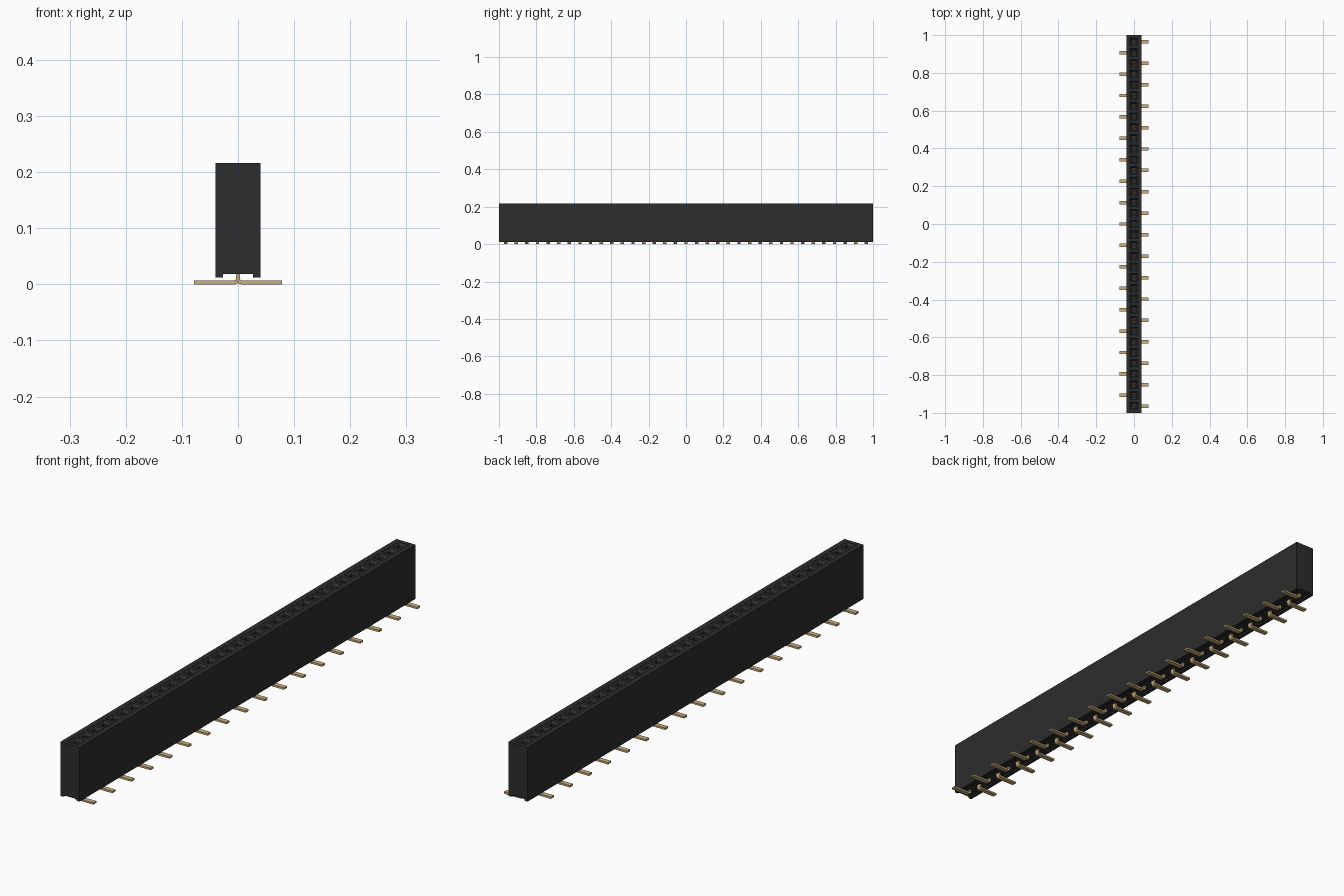
import bpy, bmesh, math
from mathutils import Vector

if "Cube" in bpy.data.objects:
    bpy.data.objects.remove(bpy.data.objects["Cube"], do_unlink=True)

COUNT = 35
PITCH = 0.0567
CENTRES = [(i - (COUNT - 1) / 2) * PITCH for i in range(COUNT)]
TOP = 0.216


def material(name, rgb, rough):
    m = bpy.data.materials.new(name)
    m.use_nodes = True
    m.diffuse_color = (*rgb, 1)
    bsdf = m.node_tree.nodes["Principled BSDF"]
    bsdf.inputs["Base Color"].default_value = (*rgb, 1)
    bsdf.inputs["Roughness"].default_value = rough
    return m


black = material("black plastic", (0.026, 0.026, 0.026), 0.6)
gold = material("gold contact", (0.60, 0.43, 0.20), 0.4)


def finish(name, bm, mat):
    bmesh.ops.recalc_face_normals(bm, faces=bm.faces)
    mesh = bpy.data.meshes.new(name)
    bm.to_mesh(mesh)
    bm.free()
    mesh.materials.append(mat)
    ob = bpy.data.objects.new(name, mesh)
    bpy.context.collection.objects.link(ob)
    return ob


def extrude_profile(bm, points, y0, y1):
    """Closed x-z outline swept along y."""
    face = bm.faces.new([bm.verts.new((x, y0, z)) for x, z in points])
    out = bmesh.ops.extrude_face_region(bm, geom=[face])
    for v in out["geom"]:
        if isinstance(v, bmesh.types.BMVert):
            v.co.y = y1


def ribbon(path, half):
    """Outline of a bent strip around an x-z centre line."""
    left, right = [], []
    for i, p in enumerate(path):
        p = Vector(p)
        a = (p - Vector(path[i - 1])).normalized() if i else None
        b = (Vector(path[i + 1]) - p).normalized() if i < len(path) - 1 else None
        d = ((a or b) + (b or a)).normalized()
        off = Vector((-d.y, d.x)) * half / (d.dot(a or b))
        left.append(p + off)
        right.append(p - off)
    return [tuple(p) for p in left + right[::-1]]


# Housing: channelled cross-section, swept and cut into one cell per contact
section = [(-0.04, 0.012), (-0.04, TOP), (0.04, TOP), (0.04, 0.012),
           (0.027, 0.012), (0.027, 0.018), (-0.027, 0.018), (-0.027, 0.012)]
bm = bmesh.new()
extrude_profile(bm, section, -1, 1)
for c in CENTRES[:-1]:
    bmesh.ops.bisect_plane(bm, geom=bm.verts[:] + bm.edges[:] + bm.faces[:],
                           plane_co=(0, c + PITCH / 2, 0), plane_no=(0, 1, 0))
bmesh.ops.recalc_face_normals(bm, faces=bm.faces)
cells = [f for f in bm.faces if f.normal.z > 0.9 and f.calc_center_median().z > TOP - 0.01]
cells.sort(key=lambda f: f.calc_center_median().y)

# Sockets: funnel mouth, square shaft, closed floor
for face, c in zip(cells, CENTRES):
    bmesh.ops.inset_individual(bm, faces=[face], thickness=0.004)
    mid = face.calc_center_median()
    signs = [(math.copysign(1, v.co.x), math.copysign(1, v.co.y - mid.y)) for v in face.verts]
    for half, z in ((0.021, TOP), (0.0125, TOP - 0.010), (0.0125, 0.06)):
        if z < TOP:
            new = bmesh.ops.extrude_discrete_faces(bm, faces=[face])["faces"][0]
            face = new
        for v, (sx, sy) in zip(face.verts, signs):
            v.co = (sx * half, c + sy * half, z)
finish("housing", bm, black)

# Solder tails: short stem bent sideways into a flat foot, alternating sides
arc = [(0.007 - 0.007 * math.cos(a), 0.0105 - 0.007 * math.sin(a))
       for a in (math.radians(d) for d in (0, 22.5, 45, 67.5, 90))]
tail = ribbon([(0, 0.03)] + arc + [(0.078, 0.0035)], 0.0035)
bm = bmesh.new()
for i, c in enumerate(CENTRES):
    side = 1 if i % 2 == 0 else -1
    extrude_profile(bm, [(side * x, z) for x, z in tail], c - 0.009, c + 0.009)
finish("solder_tails", bm, gold)

# Spring contacts: a pair of leaves pinching together inside each socket
leaf = ribbon([(0.0095, 0.06), (0.0095, 0.12), (0.0035, 0.165), (0.0075, 0.19)], 0.0015)
bm = bmesh.new()
for c in CENTRES:
    for side in (1, -1):
        extrude_profile(bm, [(side * x, z) for x, z in leaf], c - 0.006, c + 0.006)
finish("spring_contacts", bm, gold)
